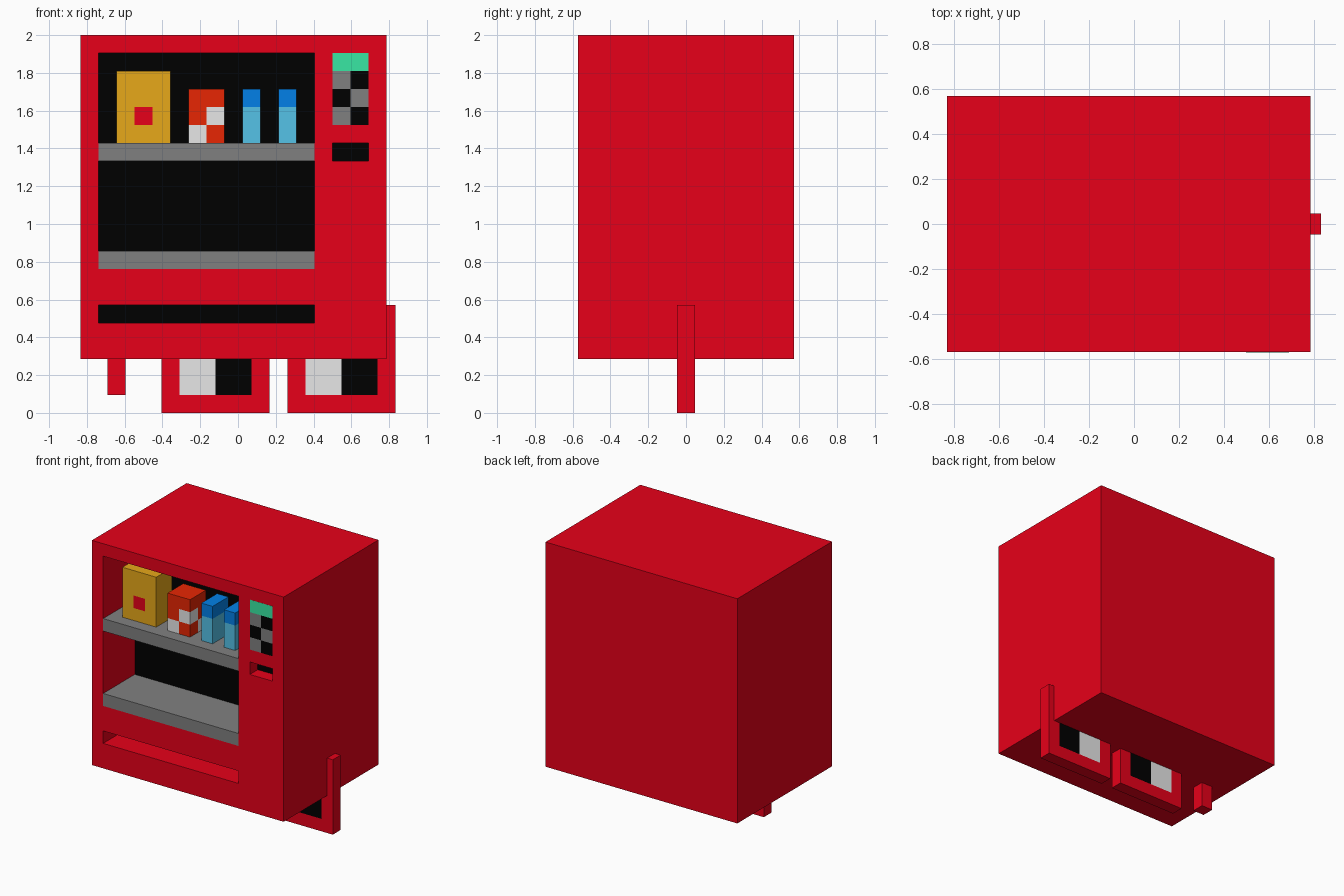
import bpy, bmesh
from mathutils import Vector

if "Cube" in bpy.data.objects:
    bpy.data.objects.remove(bpy.data.objects["Cube"])

U = 2 / 21                      # one block of the model's grid
ORIGIN = Vector((-8.75, -6, 0))  # grid corner: left, front, ground


def srgb(c):
    return c / 12.92 if c <= 0.04045 else ((c + 0.055) / 1.055) ** 2.4


COLOURS = {
    "red": (231, 0, 25), "black": (0, 0, 0), "grey": (128, 128, 128),
    "yellow": (231, 168, 25), "orange": (231, 38, 3), "white": (231, 231, 231),
    "blue": (2, 128, 231), "light_blue": (85, 194, 231), "green": (57, 231, 164),
}
NAMES = list(COLOURS)
MATS = []
for name, rgb in COLOURS.items():
    m = bpy.data.materials.new(name)
    m.diffuse_color = (*[srgb(c / 255) for c in rgb], 1)
    m.use_nodes = True
    m.node_tree.nodes["Principled BSDF"].inputs["Base Color"].default_value = m.diffuse_color
    MATS.append(m)


def paint(ob, rule):
    """Colour faces by a rule that takes grid centre and normal."""
    for p in ob.data.polygons:
        p.material_index = NAMES.index(rule(p.center / U - ORIGIN, p.normal))


def box(name, lo, hi, colour="red", cuts=(), rule=None):
    """Block in grid units, optionally sliced at (axis, position) planes."""
    lo, hi = Vector(lo), Vector(hi)
    bm = bmesh.new()
    bmesh.ops.create_cube(bm, size=1)
    for v in bm.verts:
        v.co = ((lo + hi) / 2 + v.co * (hi - lo) + ORIGIN) * U
    for axis, pos in cuts:
        n = Vector((0, 0, 0))
        n[axis] = 1
        co = (n * pos + ORIGIN * n[axis]) * U
        bmesh.ops.bisect_plane(bm, geom=bm.verts[:] + bm.edges[:] + bm.faces[:],
                               plane_co=co, plane_no=n, dist=1e-5)
    bm.normal_update()
    me = bpy.data.meshes.new(name)
    bm.to_mesh(me)
    bm.free()
    for m in MATS:
        me.materials.append(m)
    ob = bpy.data.objects.new(name, me)
    bpy.context.collection.objects.link(ob)
    paint(ob, rule or (lambda c, n: colour))
    return ob


# Cabinet with display window, dispensing slot and coin slot cut in
cabinet = box("cabinet", (0, 0, 3), (17, 12, 21))
for lo, hi in [((1, -1, 8), (13, 4, 20)),
               ((1, -1, 5), (13, 4, 6)),
               ((14, -1, 14), (16, 1, 15))]:
    cutter = box("cutter", lo, hi)
    cutter.hide_render = True
    mod = cabinet.modifiers.new("pocket", 'BOOLEAN')
    mod.operation, mod.solver, mod.object = 'DIFFERENCE', 'EXACT', cutter
    bpy.context.view_layer.objects.active = cabinet
    bpy.ops.object.modifier_apply(modifier=mod.name)
    bpy.data.objects.remove(cutter)
paint(cabinet, lambda c, n: "black" if n.y < -0.9 and c.y > 0.5 else "red")

# Shelves
box("lower_shelf", (1, 0, 8), (13, 4, 9), "grey")
box("upper_shelf", (1, 0, 14), (13, 4, 15), "grey")

# Snack bag with a square emblem on the front
box("snack_bag", (2, 1, 15), (5, 3, 19),
    cuts=[(0, 3), (0, 4), (2, 16), (2, 17)],
    rule=lambda c, n: "red" if n.y < -0.9 and 3 < c.x < 4 and 16 < c.z < 17
    else "yellow")


# Checkered carton
def checker(c, n):
    q = c - n * 0.5
    even = (int(q.x) + int(q.y) + int(q.z)) % 2 == 0
    return "white" if even and q.z < 17 else "orange"


box("checkered_carton", (6, 1, 15), (8, 3, 18),
    cuts=[(0, 7), (1, 2), (2, 16), (2, 17)], rule=checker)

# Two drinks with darker tops
for i, x in enumerate((9, 11)):
    box(f"drink_{i + 1}", (x, 1, 15), (x + 1, 3, 18), cuts=[(2, 17)],
        rule=lambda c, n: "blue" if c.z > 17 else "light_blue")

# Keypad: screen and checkered keys as very thin plates
T = 0.01
box("screen", (14, -T, 19), (16, 0, 20), "green")
for row in range(3):
    for col in range(2):
        box(f"key_{row}_{col}", (14 + col, -T, 16 + row), (15 + col, 0, 17 + row),
            "black" if (row + col) % 2 else "grey")

# Framed lens panels under the cabinet, half white and half black
for i, x in enumerate((4.5, 11.5)):
    def lens(c, n, x=x):
        if abs(n.y) < 0.9 or not (x + 1 < c.x < x + 5 and 1 < c.z < 5):
            return "red"
        return "white" if c.x < x + 3 else "black"
    box(f"framed_panel_{i + 1}", (x, 5.5, 0), (x + 6, 6.5, 6),
        cuts=[(0, x + 1), (0, x + 3), (0, x + 5), (2, 1), (2, 5)], rule=lens)

# Short peg under the left side
box("left_peg", (1.5, 5.5, 1), (2.5, 6.5, 3))
